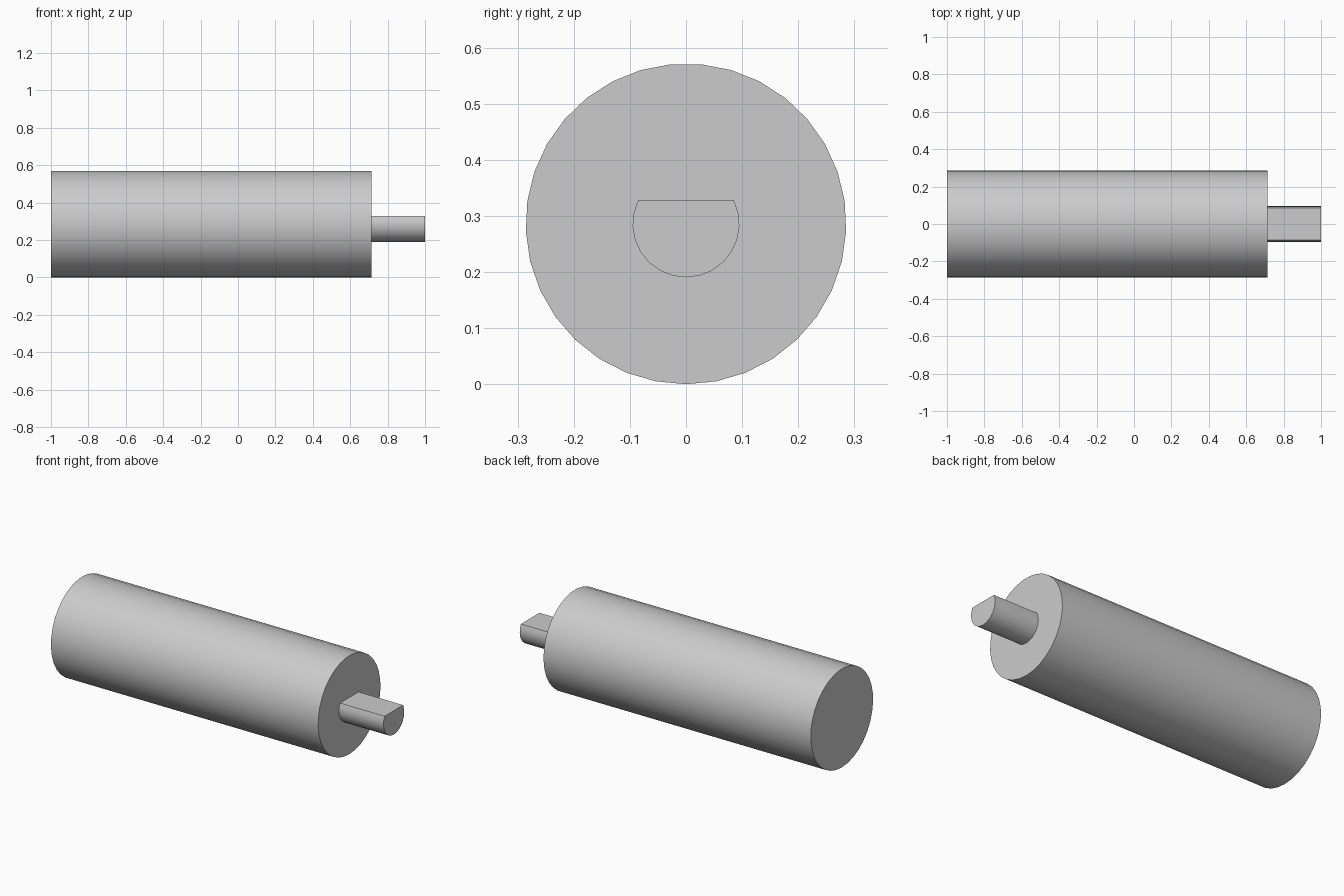
import bpy
from math import sin, cos, asin, pi, radians

RADIUS = 0.2857
SHAFT_RADIUS = RADIUS / 3
FLAT_HEIGHT = 0.043      # shaft flat above the axis
BODY_START, BODY_END, SHAFT_END = -1.0, 0.714, 1.0

cube = bpy.data.objects.get("Cube")
if cube:
    bpy.data.objects.remove(cube, do_unlink=True)

# Plain grey metal
grey = bpy.data.materials.new("grey_metal")
grey.use_nodes = True
colour = (0.6, 0.6, 0.6, 1)
grey.diffuse_color = colour
grey.node_tree.nodes["Principled BSDF"].inputs["Base Color"].default_value = colour


def arc(radius, start, end, count):
    """Points (y, z) at angles measured from straight down."""
    angles = [start + (end - start) * i / (count - 1) for i in range(count)]
    return [(radius * sin(a), RADIUS - radius * cos(a)) for a in angles]


def extrude_along_x(name, profile, x0, x1, cap_start=True):
    n = len(profile)
    verts = [(x, y, z) for x in (x0, x1) for y, z in profile]
    faces = [(i, (i + 1) % n, n + (i + 1) % n, n + i) for i in range(n)]
    faces = [tuple(reversed(f)) for f in faces]
    faces.append(tuple(range(n, 2 * n)))
    if cap_start:
        faces.append(tuple(reversed(range(n))))
    mesh = bpy.data.meshes.new(name)
    mesh.from_pydata(verts, [], [tuple(reversed(f)) if len(f) == 4 else f for f in faces])
    mesh.materials.append(grey)
    obj = bpy.data.objects.new(name, mesh)
    bpy.context.collection.objects.link(obj)
    bpy.ops.object.select_all(action="DESELECT")
    obj.select_set(True)
    bpy.context.view_layer.objects.active = obj
    bpy.ops.object.shade_smooth_by_angle(angle=radians(30))
    return obj


# Cylindrical motor body
sides = 33
extrude_along_x("motor_body", arc(RADIUS, 0, 2 * pi * (1 - 1 / sides), sides),
                BODY_START, BODY_END)

# D-shaped output shaft, its chord forming the flat on top
half_arc = pi / 2 + asin(FLAT_HEIGHT / SHAFT_RADIUS)
extrude_along_x("output_shaft", arc(SHAFT_RADIUS, -half_arc, half_arc, 17),
                BODY_END, SHAFT_END, cap_start=False)
